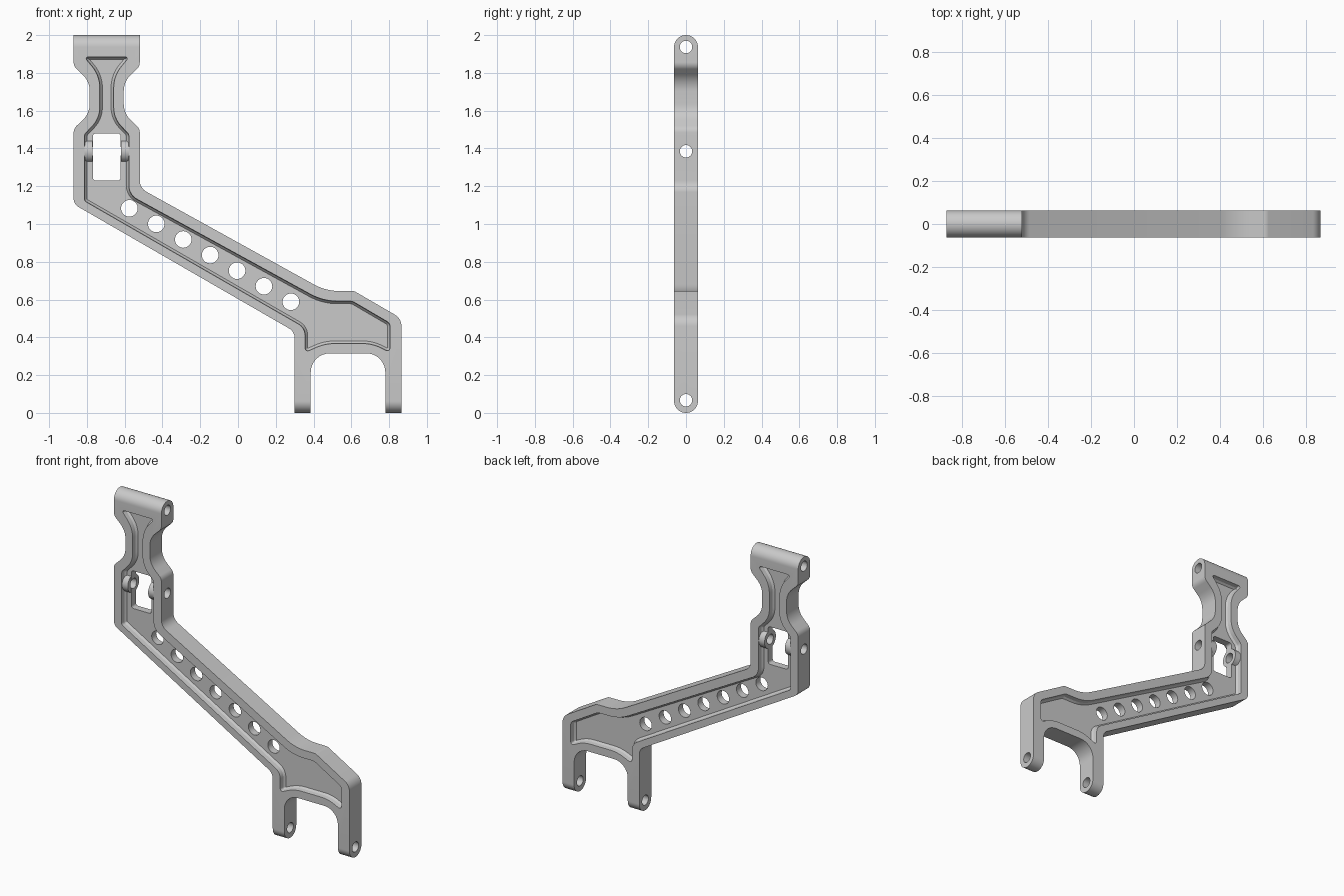
import bpy, bmesh, math
from mathutils import Vector, Matrix

cube = bpy.data.objects.get("Cube")
if cube:
    bpy.data.objects.remove(cube)

HALF = 0.063      # half thickness of the bracket
WEB = 0.024       # half thickness of the recessed web
AXIS = -0.695     # centre line of the upright
GREY = (0.59, 0.59, 0.59, 1)

grey = bpy.data.materials.new("satin grey")
grey.use_nodes = True
grey.diffuse_color = GREY
grey.node_tree.nodes["Principled BSDF"].inputs["Base Color"].default_value = GREY


def rounded(points, steps=8):
    """Fillet every corner of a closed outline given as (x, z, radius)."""
    out = []
    n = len(points)
    for i, (x, z, r) in enumerate(points):
        p = Vector((x, z))
        a = Vector(points[i - 1][:2]) - p
        b = Vector(points[(i + 1) % n][:2]) - p
        if r == 0:
            out.append(p)
            continue
        half = a.angle(b) / 2
        t = min(r / math.tan(half), a.length * 0.49, b.length * 0.49)
        r = t * math.tan(half)
        a.normalize()
        b.normalize()
        centre = p + (a + b).normalized() * (r / math.sin(half))
        start, end = p + a * t - centre, p + b * t - centre
        turn = start.angle_signed(end)
        for k in range(steps + 1):
            out.append(centre + Matrix.Rotation(-turn * k / steps, 2) @ start)
    return out


def inset(loop, d):
    """Move a clockwise outline inward by d."""
    out = []
    for i, p in enumerate(loop):
        u = (p - loop[i - 1]).normalized()
        v = (loop[(i + 1) % len(loop)] - p).normalized()
        nu, nv = Vector((u.y, -u.x)), Vector((v.y, -v.x))
        out.append(p + (nu + nv) * d / (1 + nu.dot(nv)))
    return out


def loft(name, layers, axis="y"):
    """Closed solid through stacked outlines, each given as (offset, loop)."""
    bm = bmesh.new()
    rings = []
    for s, loop in layers:
        rings.append([bm.verts.new((p.x, s, p.y) if axis == "y" else (s, p.x, p.y)) for p in loop])
    for lo, hi in zip(rings, rings[1:]):
        for i in range(len(lo)):
            bm.faces.new((lo[i - 1], lo[i], hi[i], hi[i - 1]))
    bm.faces.new(reversed(rings[0]))
    bm.faces.new(rings[-1])
    return finish(name, bm)


def finish(name, bm):
    bmesh.ops.recalc_face_normals(bm, faces=bm.faces)
    if bm.calc_volume(signed=True) < 0:
        bmesh.ops.reverse_faces(bm, faces=bm.faces)
    mesh = bpy.data.meshes.new(name)
    bm.to_mesh(mesh)
    bm.free()
    mesh.materials.append(grey)
    obj = bpy.data.objects.new(name, mesh)
    bpy.context.collection.objects.link(obj)
    return obj


def rod(name, x, z, radius, length, axis):
    bm = bmesh.new()
    turn = Matrix.Rotation(math.pi / 2, 4, "Y" if axis == "x" else "X")
    bmesh.ops.create_cone(bm, cap_ends=True, segments=32, radius1=radius, radius2=radius,
                          depth=length, matrix=Matrix.Translation((x, 0, z)) @ turn)
    return finish(name, bm)


def combine(target, tool, operation):
    mod = target.modifiers.new("combine", "BOOLEAN")
    mod.operation = operation
    mod.solver = "EXACT"
    mod.object = tool
    bpy.context.view_layer.objects.active = target
    bpy.ops.object.modifier_apply(modifier=mod.name)
    bpy.data.objects.remove(tool)


def mirrored(points):
    """Reflect one side of the upright about its centre line."""
    return [(2 * AXIS - x, z, r) for x, z, r in reversed(points)]


# Outer outline, clockwise: left of the neck, right of the neck, arm, fork
neck = [(-0.87, 1.505, 0.05), (-0.785, 1.585, 0.12), (-0.785, 1.755, 0.12),
        (-0.87, 1.835, 0.05), (-0.87, 2.02, 0)]
outline = rounded(neck + mirrored(neck) + [
    (-0.52, 1.19, 0.07), (0.465, 0.645, 0.5), (0.615, 0.645, 0.04), (0.865, 0.5, 0.07),
    (0.865, -0.02, 0), (0.78, -0.02, 0), (0.78, 0.315, 0.1), (0.385, 0.315, 0.1),
    (0.385, -0.02, 0), (0.30, -0.02, 0), (0.30, 0.43, 0.06), (-0.87, 1.105, 0.05)])
body = loft("bracket_body", [(-0.08, outline), (0.08, outline)])

# Trim to thickness, rounding the barrel and the fork ends
capsule = []
for centre, start in ((2 - HALF, 0), (HALF, math.pi)):
    for k in range(25):
        a = start + math.pi * k / 24
        capsule.append(Vector((HALF * math.cos(a), centre + HALF * math.sin(a))))
combine(body, loft("end_rounding", [(-1, capsule), (1, capsule)], "x"), "INTERSECT")

# Sloped-wall pocket on both faces
throat = [(-0.813, 1.475, 0.03), (-0.732, 1.56, 0.2), (-0.732, 1.785, 0.2), (-0.815, 1.885, 0.01)]
pocket = rounded(throat + mirrored(throat) + [
    (-0.577, 1.155, 0.08), (0.45, 0.592, 0.5), (0.605, 0.592, 0.05), (0.805, 0.475, 0.03),
    (0.805, 0.32, 0.015), (0.71, 0.367, 0.25), (0.46, 0.367, 0.25), (0.355, 0.32, 0.015),
    (0.355, 0.45, 0.07), (-0.813, 1.122, 0.02)])
for side in (-1, 1):
    tool = loft("pocket_cutter", [
        (side * 0.1, pocket), (side * HALF, pocket),
        (side * (WEB + 0.012), inset(pocket, 0.004)), (side * WEB, inset(pocket, 0.014))])
    combine(body, tool, "DIFFERENCE")

# Window through the upright, with pivot bosses on either side
opening = [(AXIS - 0.073, 1.23, 0.015), (AXIS - 0.073, 1.48, 0.015)]
opening = rounded(opening + mirrored(opening), 4)
combine(body, loft("window_cutter", [(-0.1, opening), (0.1, opening)]), "DIFFERENCE")
for x in (-0.802, -0.588):
    combine(body, rod("pivot_boss", x, 1.385, 0.06, 0.064, "x"), "UNION")

# Cross bores: barrel, pivot and fork
for z in (2 - HALF, 1.385, 0.067):
    combine(body, rod("bore_cutter", 0, z, 0.033, 3, "x"), "DIFFERENCE")

# Row of lightening holes along the arm
for i in range(7):
    combine(body, rod("hole_cutter", -0.575 + i * 0.1425, 1.083 - i * 0.0825, 0.044, 0.3, "y"), "DIFFERENCE")

bpy.ops.object.select_all(action="DESELECT")
body.select_set(True)
bpy.context.view_layer.objects.active = body
bpy.ops.object.shade_smooth_by_angle(angle=math.radians(30))
